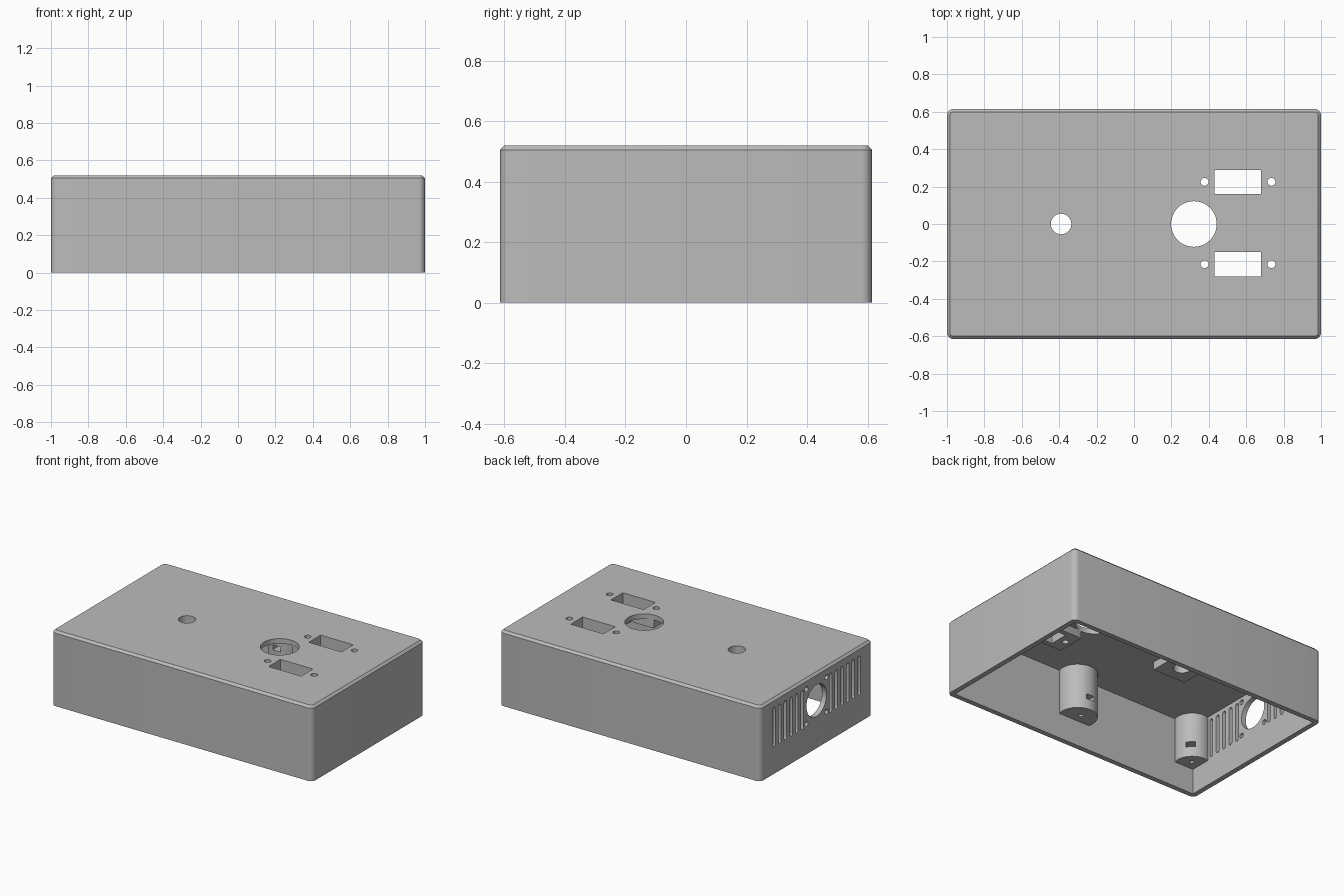
import bpy, bmesh, math
from mathutils import Vector

old = bpy.data.objects.get("Cube")
if old:
    bpy.data.objects.remove(old, do_unlink=True)

HX, HY, H = 1.0, 0.615, 0.52      # half length, half width, height
WALL, CEIL = 0.035, 0.485
POST_Z = 0.175

grey = bpy.data.materials.new("plain_grey")
grey.use_nodes = True
colour = (0.5, 0.5, 0.5, 1)
grey.diffuse_color = colour
grey.node_tree.nodes["Principled BSDF"].inputs["Base Color"].default_value = colour


def add_object(name, bm):
    bmesh.ops.recalc_face_normals(bm, faces=bm.faces)
    mesh = bpy.data.meshes.new(name)
    bm.to_mesh(mesh)
    bm.free()
    mesh.materials.append(grey)
    ob = bpy.data.objects.new(name, mesh)
    bpy.context.collection.objects.link(ob)
    return ob


def prism(name, outline, lo, hi, axis="z"):
    """Extrude a 2D outline along z, or a (y, z) outline along x."""
    bm = bmesh.new()
    place = (lambda p, t: (p[0], p[1], t)) if axis == "z" else (lambda p, t: (t, p[0], p[1]))
    face = bm.faces.new([bm.verts.new(place(p, lo)) for p in outline])
    grown = bmesh.ops.extrude_face_region(bm, geom=[face])["geom"]
    move = Vector(place((0, 0), hi - lo))
    bmesh.ops.translate(bm, vec=move, verts=[g for g in grown if isinstance(g, bmesh.types.BMVert)])
    return add_object(name, bm)


def circle(cx, cy, r, n=32):
    return [(cx + r * math.cos(math.tau * i / n), cy + r * math.sin(math.tau * i / n)) for i in range(n)]


def rect(cx, cy, w, h):
    return [(cx + sx * w / 2, cy + sy * h / 2) for sx, sy in ((-1, -1), (1, -1), (1, 1), (-1, 1))]


def slot(cx, lo, hi, r, n=8):
    arc = [math.pi * i / n for i in range(n + 1)]
    return ([(cx + r * math.cos(a), hi - r + r * math.sin(a)) for a in arc]
            + [(cx - r * math.cos(a), lo + r - r * math.sin(a)) for a in arc])


def activate(ob):
    bpy.ops.object.select_all(action="DESELECT")
    ob.select_set(True)
    bpy.context.view_layer.objects.active = ob


def cut(ob, cutters):
    activate(ob)
    for c in cutters:
        mod = ob.modifiers.new("cut", "BOOLEAN")
        mod.operation, mod.solver, mod.object = "DIFFERENCE", "EXACT", c
        bpy.ops.object.modifier_apply(modifier=mod.name)


def discard(cutters):
    for c in cutters:
        bpy.data.objects.remove(c, do_unlink=True)


def finish(ob):
    activate(ob)
    bpy.ops.object.shade_smooth_by_angle(angle=math.radians(30))


# Outer block: rounded upright corners, chamfered top edge
bm = bmesh.new()
bmesh.ops.create_cube(bm, size=1)
for v in bm.verts:
    v.co = (v.co.x * 2 * HX, v.co.y * 2 * HY, (v.co.z + 0.5) * H)
upright = [e for e in bm.edges if abs(e.verts[0].co.z - e.verts[1].co.z) > 0.1]
bmesh.ops.bevel(bm, geom=upright, offset=0.035, segments=6, profile=0.5, affect="EDGES")
top_rim = [e for e in bm.edges if all(v.co.z > H - 0.001 for v in e.verts)]
bmesh.ops.bevel(bm, geom=top_rim, offset=0.015, segments=1, affect="EDGES")
shell = add_object("enclosure_shell", bm)

# Openings in the top
cutters = [prism("dial_cut", circle(0.32, 0, 0.122, 48), 0.3, 0.7),
           prism("button_cut", circle(-0.39, 0, 0.055), 0.3, 0.7)]
for y in (0.225, -0.215):
    cutters.append(prism("connector_cut", rect(0.555, y, 0.25, 0.13), 0.3, 0.7))
    for x in (0.377, 0.735):
        cutters.append(prism("screw_cut", circle(x, y, 0.021, 20), 0.3, 0.7))
top_cutters = list(cutters)

# Fan opening, its screw holes and the vents in one end wall
cutters.append(prism("fan_cut", circle(0, 0.33, 0.11, 40), -1.1, -0.9, "x"))
for side in (-1, 1):
    for dz in (-0.12, 0.12):
        cutters.append(prism("fan_screw_cut", circle(side * 0.11, 0.33 + dz, 0.017, 16), -1.1, -0.9, "x"))
    for i in range(6):
        cutters.append(prism("vent_cut", slot(side * (0.155 + 0.062 * i), 0.19, 0.46, 0.014), -1.1, -0.9, "x"))

cavity = prism("cavity_cut", rect(0, 0, 2 * (HX - WALL), 2 * (HY - WALL)), -0.1, CEIL)
cut(shell, [cavity] + cutters)
finish(shell)

# Thickened pads under the button and connector openings
pads = [("button_pad", rect(-0.39, 0, 0.25, 0.25)),
        ("back_connector_pad", rect(0.555, 0.225, 0.45, 0.2)),
        ("front_connector_pad", rect(0.555, -0.215, 0.45, 0.2))]
for name, outline in pads:
    pad = prism(name, outline, 0.43, CEIL)
    cut(pad, top_cutters)
    finish(pad)
discard(cutters + [cavity])

# Screw posts hanging from the ceiling against the walls
for sy, row in ((-1, "front"), (1, "back")):
    for sx, place in ((-1, "right"), (0, "middle"), (1, "left")):
        cx, cy, r = sx * 0.93, sy * 0.545, (0.115 if sx else 0.125)
        outline = []
        for x, y in circle(cx, cy, r, 48):
            p = (max(-0.98, min(0.98, x)), max(-0.595, min(0.595, y)))
            if p not in outline:
                outline.append(p)
        post = prism(f"{row}_{place}_screw_post", outline, POST_Z, CEIL + 0.005)
        hx, hy = sx * 0.9, sy * 0.515
        screw = prism("screw_hole_cut", circle(hx, hy, 0.015, 16), 0.1, 0.33)
        # Nut pocket opening towards the inside of the box
        pocket = prism("nut_cut", rect(0.1, 0, 0.25, 0.06), 0.245, 0.28)
        pocket.location = (hx, hy, 0)
        pocket.rotation_euler.z = math.atan2(-sy, -sx)
        bpy.context.view_layer.update()
        cut(post, [screw, pocket])
        discard([screw, pocket])
        finish(post)
